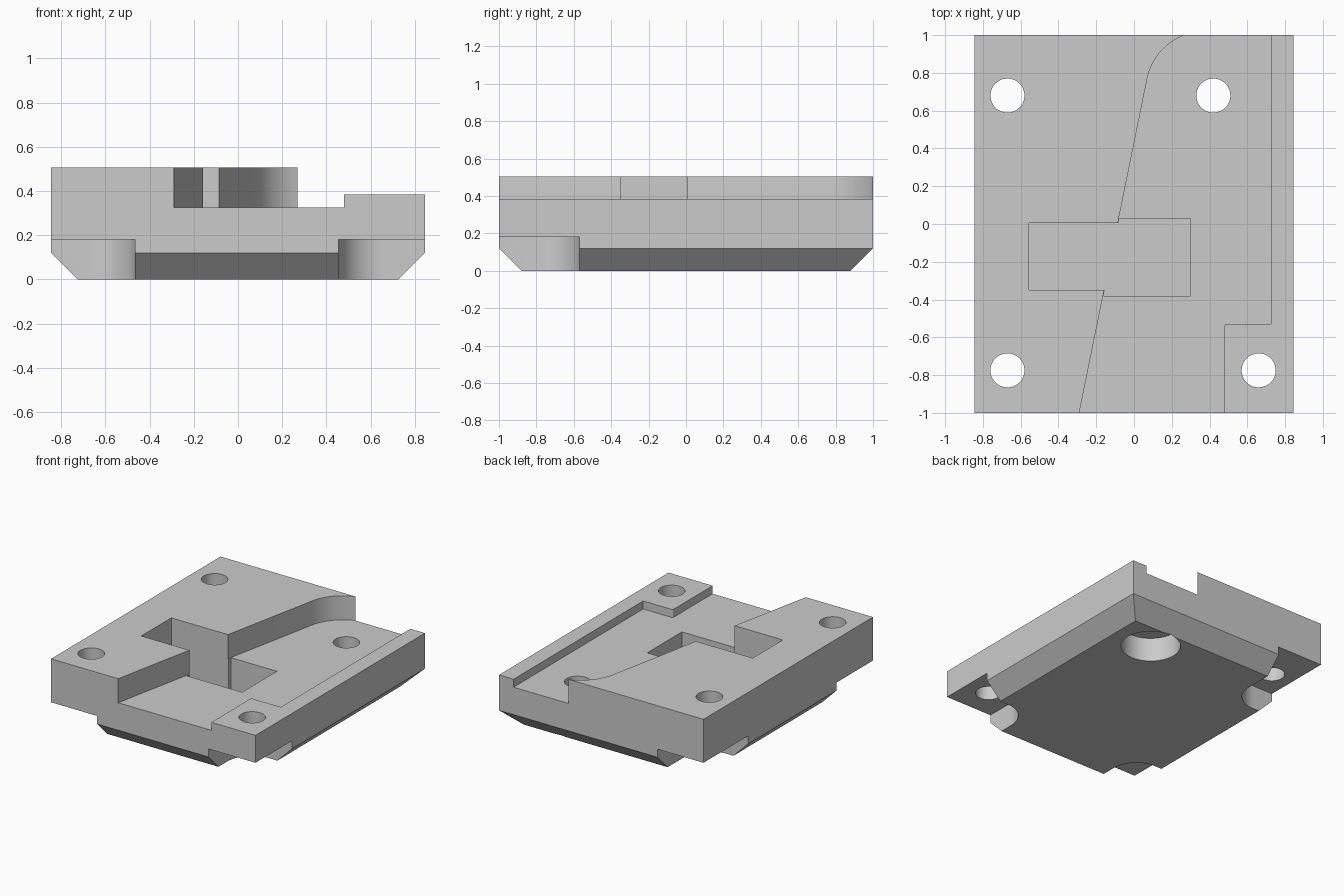
import bpy, bmesh, math

if "Cube" in bpy.data.objects:
    bpy.data.objects.remove(bpy.data.objects["Cube"], do_unlink=True)

W, D = 0.845, 1.0              # half width and half depth
TOP, FLOOR, LEDGE = 0.505, 0.325, 0.385
CHAMFER, BORE_TOP, POCKET = 0.12, 0.18, 0.06
HOLE_R, BORE_R = 0.09, 0.205
ABOVE, BELOW = 0.8, -0.2       # cutters overshoot the block


def loft(name, loops):
    """Closed solid through matching loops of points."""
    bm = bmesh.new()
    rings = [[bm.verts.new(p) for p in loop] for loop in loops]
    n = len(rings[0])
    for a, b in zip(rings, rings[1:]):
        for i in range(n):
            j = (i + 1) % n
            bm.faces.new((a[i], a[j], b[j], b[i]))
    bm.faces.new(rings[0])
    bm.faces.new(rings[-1])
    bmesh.ops.recalc_face_normals(bm, faces=bm.faces)
    mesh = bpy.data.meshes.new(name)
    bm.to_mesh(mesh)
    bm.free()
    obj = bpy.data.objects.new(name, mesh)
    bpy.context.collection.objects.link(obj)
    return obj


def prism(name, outline, z0, z1):
    return loft(name, [[(x, y, z) for x, y in outline] for z in (z0, z1)])


def rect(x0, x1, y0, y1):
    return [(x0, y0), (x1, y0), (x1, y1), (x0, y1)]


def arc(cx, cy, r, start, end, steps):
    return [(cx + r * math.cos(math.radians(start + (end - start) * i / steps)),
             cy + r * math.sin(math.radians(start + (end - start) * i / steps)))
            for i in range(steps + 1)]


def circle(cx, cy, r):
    return arc(cx, cy, r, 0, 360, 64)[:-1]


def edge_x(y):
    """Slanted border between the high side and the recess."""
    return -0.29 + 0.2034 * (y + 1)


# Block with chamfered underside
def ring(inset, z):
    return [(x, y, z) for x, y in rect(inset - W, W - inset, inset - D, D - inset)]


body = loft("base_plate", [ring(CHAMFER, 0), ring(0, CHAMFER), ring(0, TOP)])

# Recess with slanted, curved border and stepped ledge
cutters = []
curve_r = 0.31
tilt = math.degrees(math.atan(0.2034))
curve = arc(edge_x(0.77) + curve_r * math.cos(math.radians(tilt)),
            0.77 - curve_r * math.sin(math.radians(tilt)),
            curve_r, 180 - tilt, 90, 24)
recess = ([(edge_x(-1.2), -1.2)] + curve + [(curve[-1][0], 1.2), (0.725, 1.2)]
          + [(0.725, -0.53)] + arc(0.49, -0.54, 0.01, 90, 180, 4) + [(0.48, -1.2)])
cutters.append(prism("recess_cutter", recess, FLOOR, ABOVE))
cutters.append(prism("ledge_cutter", rect(0.4, 1.2, -1.2, 1.2), LEDGE, ABOVE))

# Deep pocket crossing the slanted border
gap = 0.002
pocket = [(-0.555, -0.35), (edge_x(-0.35) + gap, -0.35), (edge_x(-0.38) + gap, -0.38),
          (0.3, -0.38), (0.3, 0.03), (edge_x(0.03) + gap, 0.03),
          (edge_x(0.005) + gap, 0.005), (-0.555, 0.005)]
cutters.append(prism("pocket_cutter", pocket, POCKET, ABOVE))

# Bolt holes, with round or open corner counterbores underneath
for x, y, is_open in ((-0.67, 0.68, True), (0.42, 0.68, False),
                      (-0.67, -0.775, True), (0.66, -0.775, True)):
    cutters.append(prism("hole_cutter", circle(x, y, HOLE_R), BELOW, ABOVE))
    bore = circle(x, y, BORE_R)
    if is_open:
        sx, sy = math.copysign(1, x), math.copysign(1, y)
        bore = ([(sx * 1.2, sy * 1.2), (sx * 1.2, y - sy * BORE_R)]
                + [(x - sx * px, y - sy * py) for px, py in arc(0, 0, BORE_R, 90, 0, 16)]
                + [(x - sx * BORE_R, sy * 1.2)])
    cutters.append(prism("bore_cutter", bore, BELOW, BORE_TOP))

for cutter in cutters:
    cutter.hide_render = True
    mod = body.modifiers.new(cutter.name, 'BOOLEAN')
    mod.operation = 'DIFFERENCE'
    mod.solver = 'EXACT'
    mod.object = cutter

# Bake the cuts and drop the cutters
bpy.context.view_layer.update()
graph = bpy.context.evaluated_depsgraph_get()
baked = bpy.data.meshes.new_from_object(body.evaluated_get(graph))
body.modifiers.clear()
body.data = baked
for cutter in cutters:
    bpy.data.objects.remove(cutter, do_unlink=True)

# Grey finish
grey = bpy.data.materials.new("plain_grey")
grey.use_nodes = True
colour = (0.6, 0.6, 0.6, 1)
grey.diffuse_color = colour
grey.node_tree.nodes["Principled BSDF"].inputs["Base Color"].default_value = colour
body.data.materials.clear()
body.data.materials.append(grey)

bpy.ops.object.select_all(action='DESELECT')
body.select_set(True)
bpy.context.view_layer.objects.active = body
bpy.ops.object.shade_smooth_by_angle(angle=math.radians(25))
